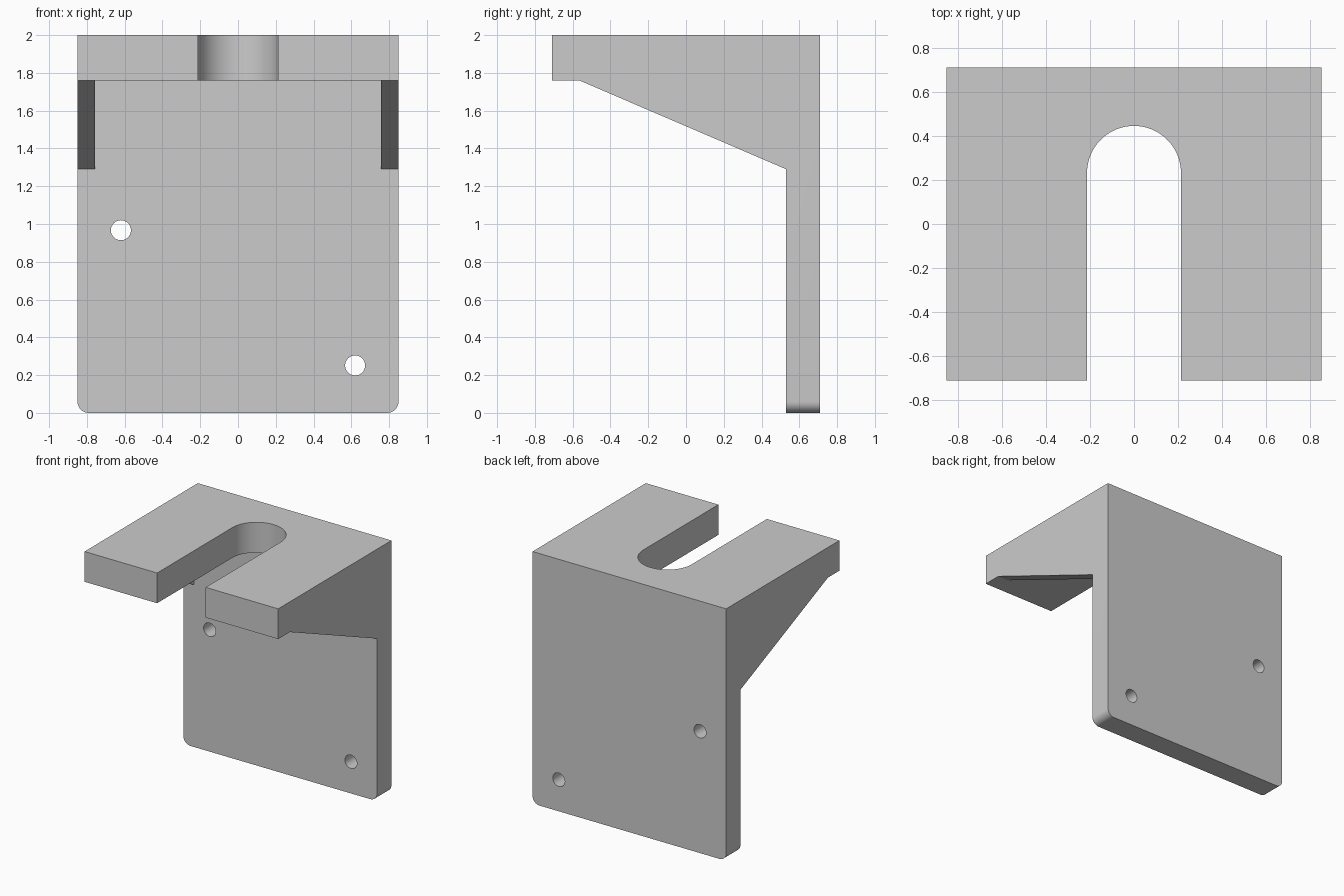
import bpy, bmesh, math
from mathutils import Vector

if "Cube" in bpy.data.objects:
    bpy.data.objects.remove(bpy.data.objects["Cube"])

W, D = 0.85, 0.71            # half width, half depth
PLATE_Y, SHELF_Z = 0.53, 1.76
RIB_X = 0.757                # inner face of the side ribs


def prism(name, points, offset):
    """Closed solid: a planar outline pushed along an offset vector."""
    bm = bmesh.new()
    face = bm.faces.new([bm.verts.new(p) for p in points])
    out = bmesh.ops.extrude_face_region(bm, geom=[face])
    moved = [v for v in out["geom"] if isinstance(v, bmesh.types.BMVert)]
    bmesh.ops.translate(bm, verts=moved, vec=Vector(offset))
    bmesh.ops.recalc_face_normals(bm, faces=bm.faces)
    mesh = bpy.data.meshes.new(name)
    bm.to_mesh(mesh)
    bm.free()
    obj = bpy.data.objects.new(name, mesh)
    bpy.context.collection.objects.link(obj)
    return obj


def arc(cx, cy, r, start, end, n):
    return [(cx + r * math.cos(math.radians(start + (end - start) * i / n)),
             cy + r * math.sin(math.radians(start + (end - start) * i / n)))
            for i in range(n + 1)]


def cut(target, cutter):
    """Subtract the cutter, then discard it."""
    cutter.hide_render = True
    mod = target.modifiers.new("cut", "BOOLEAN")
    mod.operation, mod.solver, mod.object = "DIFFERENCE", "EXACT", cutter
    bpy.context.view_layer.objects.active = target
    bpy.ops.object.modifier_apply(modifier=mod.name)
    bpy.data.objects.remove(cutter, do_unlink=True)


# Bracket: side profile with shelf, sloped rib and back plate
profile = [(-D, 2), (D, 2), (D, 0), (PLATE_Y, 0), (PLATE_Y, 1.29),
           (-0.565, SHELF_Z), (-D, SHELF_Z)]
bracket = prism("slotted_bracket", [(-W, y, z) for y, z in profile], (2 * W, 0, 0))

# Rounded bottom corners of the back plate
bm = bmesh.new()
bm.from_mesh(bracket.data)
corners = [e for e in bm.edges
           if all(v.co.z < 0.01 for v in e.verts)
           and abs(e.verts[0].co.x - e.verts[1].co.x) < 0.01]
bmesh.ops.bevel(bm, geom=corners, offset=0.06, segments=8, profile=0.5, affect="EDGES")
bm.to_mesh(bracket.data)
bm.free()

# Pocket that leaves a thin rib on each side
pocket = [(-0.565, SHELF_Z), (PLATE_Y, SHELF_Z), (PLATE_Y, 1.2), (-0.565, 1.2)]
cut(bracket, prism("pocket_cutter", [(-RIB_X, y, z) for y, z in pocket], (2 * RIB_X, 0, 0)))

# Round-ended slot open to the front
slot = [(0.213, -1)] + arc(0, 0.232, 0.213, 0, 180, 32) + [(-0.213, -1)]
cut(bracket, prism("slot_cutter", [(x, y, 1.6) for x, y in slot], (0, 0, 0.6)))

# Two screw holes through the back plate
for cx, cz in ((-0.62, 0.967), (0.62, 0.251)):
    ring = arc(cx, cz, 0.053, 0, 360, 32)[:-1]
    cut(bracket, prism("hole_cutter", [(x, 0.4, z) for x, z in ring], (0, 0.5, 0)))

# Smooth round surfaces, sharp edges
bpy.ops.object.select_all(action="DESELECT")
bracket.select_set(True)
bpy.context.view_layer.objects.active = bracket
bpy.ops.object.shade_smooth_by_angle(angle=math.radians(20))
